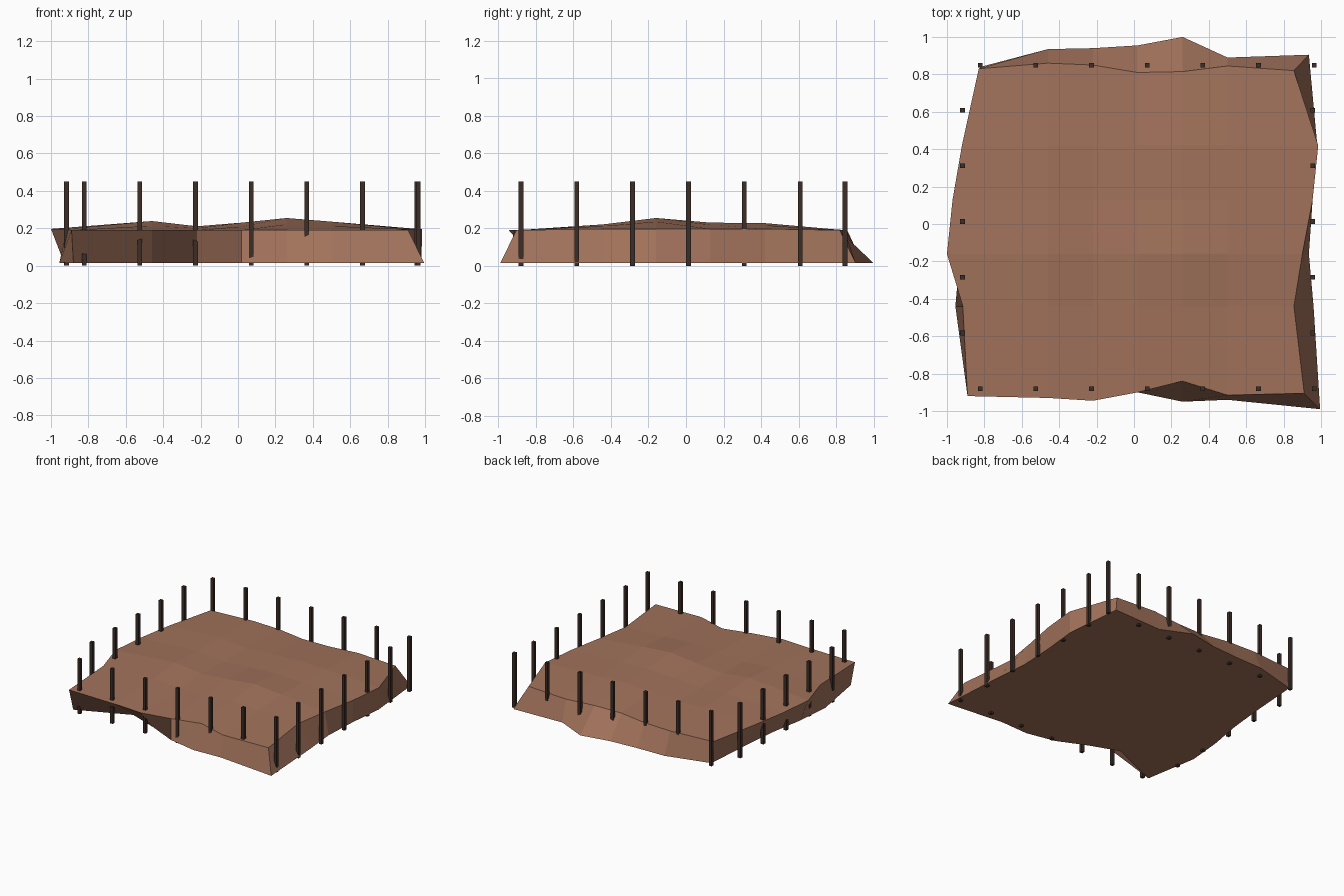
import bpy, bmesh

if "Cube" in bpy.data.objects:
    bpy.data.objects.remove(bpy.data.objects["Cube"])


def material(name, color):
    m = bpy.data.materials.new(name)
    m.diffuse_color = color
    m.use_nodes = True
    m.node_tree.nodes["Principled BSDF"].inputs["Base Color"].default_value = m.diffuse_color
    return m


earth = material("brown_earth", (0.36, 0.17, 0.105, 1))
wood = material("dark_wood", (0.045, 0.027, 0.02, 1))

# Grid lines of the ground slab (inner columns and rows)
XS = [-0.46, -0.22, 0.02, 0.26, 0.50]
YS = [-0.44, -0.16, 0.13, 0.42]

# Irregular outlines: front/back edge y values, left/right edge x values, corners
TOP = dict(front=[-0.93, -0.945, -0.90, -0.84, -0.915],
           back=[0.86, 0.85, 0.81, 0.815, 0.845],
           left=[-0.915, -1.0, -0.97, -0.92],
           right=[0.855, 0.90, 0.955, 0.985],
           corners=[(-0.89, -0.92), (0.91, -0.905), (0.855, 0.82), (-0.83, 0.83)])
BOTTOM = dict(front=[-0.70, -0.79, -0.90, -0.95, -0.94],
              back=[0.935, 0.94, 0.955, 1.0, 0.89],
              left=[-0.955, -0.93, -0.88, -0.85],
              right=[0.96, 0.935, 0.95, 0.98],
              corners=[(-0.88, -0.88), (0.995, -0.99), (0.935, 0.905), (-0.82, 0.84)])
# Height of the gentle mounds along each direction
COL_BUMP = [0.75, 0.32, 0.62, 1.0, 0.70]
ROW_BUMP = [0.48, 1.0, 0.62, 0.58]


def layer(bm, e, z_edge, bump):
    sw, se, ne, nw = e["corners"]
    rows = [[sw] + list(zip(XS, e["front"])) + [se]]
    for y, l, r in zip(YS, e["left"], e["right"]):
        rows.append([(l, y)] + [(x, y) for x in XS] + [(r, y)])
    rows.append([nw] + list(zip(XS, e["back"])) + [ne])
    cb, rb = [0] + COL_BUMP + [0], [0] + ROW_BUMP + [0]
    return [[bm.verts.new((x, y, z_edge + bump * cb[i] * rb[j]))
             for i, (x, y) in enumerate(row)] for j, row in enumerate(rows)]


def ring(g):
    return (g[0][:-1] + [r[-1] for r in g[:-1]]
            + g[-1][:0:-1] + [r[0] for r in g[:0:-1]])


# Ground slab: mounded top, flat underside, sloping walls
bm = bmesh.new()
top = layer(bm, TOP, 0.19, 0.065)
bot = layer(bm, BOTTOM, 0.015, 0.0)
for g in (top, bot):
    for j in range(len(g) - 1):
        for i in range(len(g[0]) - 1):
            bm.faces.new((g[j][i], g[j][i + 1], g[j + 1][i + 1], g[j + 1][i]))
a, b = ring(top), ring(bot)
for k in range(len(a)):
    n = (k + 1) % len(a)
    bm.faces.new((b[k], b[n], a[n], a[k]))
for k in (0, 6):  # slight lift of the left wall tops
    for row in top[1:-1]:
        row[k].co.z = 0.197
bmesh.ops.recalc_face_normals(bm, faces=bm.faces)
mesh = bpy.data.meshes.new("ground_slab")
bm.to_mesh(mesh)
bm.free()
mesh.materials.append(earth)
bpy.context.collection.objects.link(bpy.data.objects.new("ground_slab", mesh))

# Fence posts around the rim, sharing one mesh
W, H = 0.0125, 0.45
bm = bmesh.new()
bmesh.ops.create_cube(bm, size=1)
for v in bm.verts:
    v.co = (v.co.x * 2 * W, v.co.y * 2 * W, (v.co.z + 0.5) * H)
post = bpy.data.meshes.new("fence_post")
bm.to_mesh(post)
bm.free()
post.materials.append(wood)


def add_post(name, x, y):
    o = bpy.data.objects.new(name, post)
    o.location = (x, y, 0)
    bpy.context.collection.objects.link(o)


for i in range(7):
    x = -0.822 + i * 0.2975
    add_post(f"front_post_{i}", x, -0.88)
    add_post(f"back_post_{i}", x, 0.848)
for i in range(5):
    y = -0.583 + i * 0.298
    add_post(f"left_post_{i}", -0.917, y)
    add_post(f"right_post_{i}", 0.955, y)
